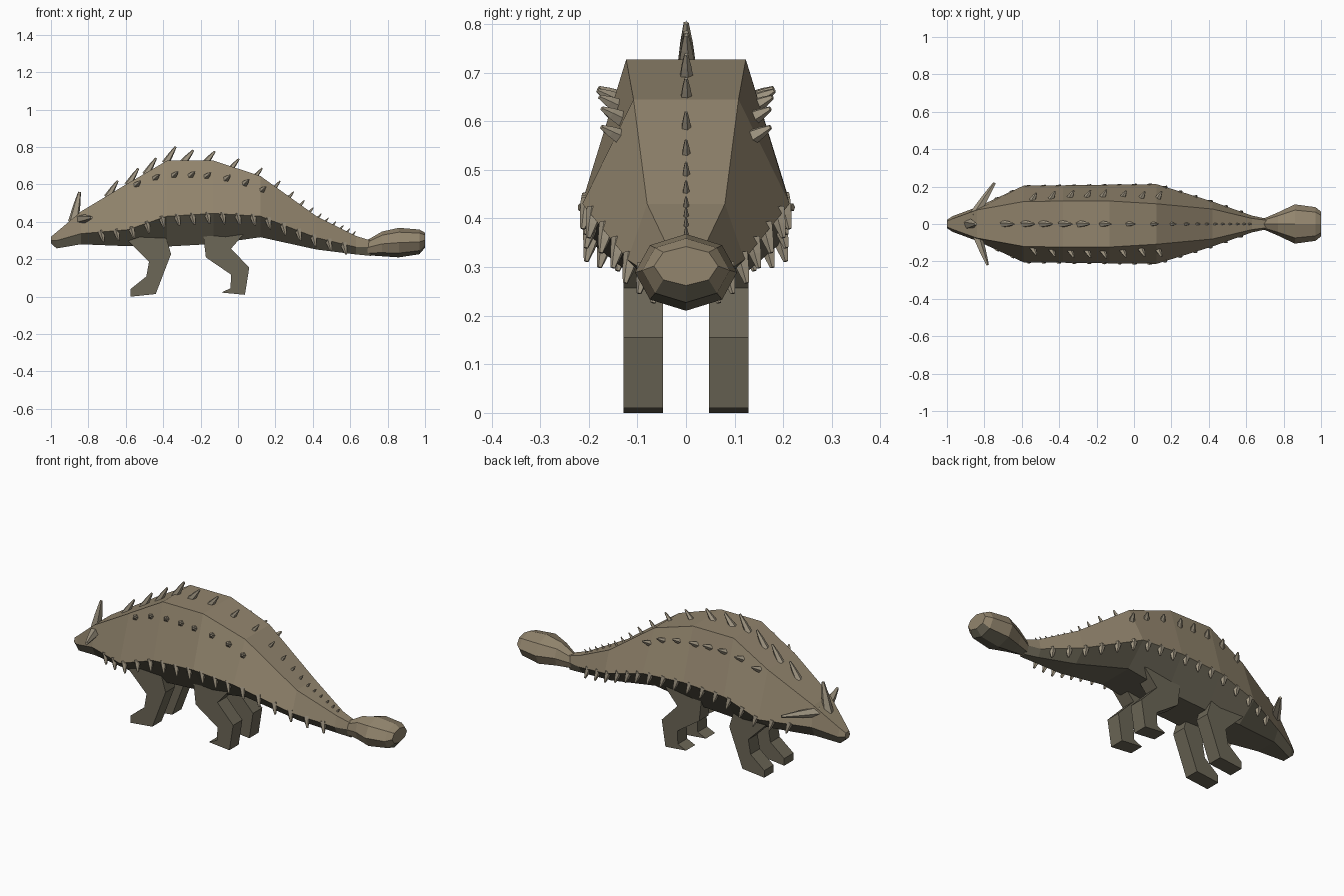
import bpy, bmesh, math
from mathutils import Vector

if "Cube" in bpy.data.objects:
    bpy.data.objects.remove(bpy.data.objects["Cube"])


def material(name, rgb):
    m = bpy.data.materials.new(name)
    m.diffuse_color = (*rgb, 1)
    m.use_nodes = True
    m.node_tree.nodes["Principled BSDF"].inputs["Base Color"].default_value = m.diffuse_color
    return m


HIDE = material("hide", (0.29, 0.235, 0.155))
UNDER = material("underside", (0.15, 0.135, 0.095))
HORN = material("horn", (0.37, 0.32, 0.235))


def finish(bm, name, mats):
    bmesh.ops.recalc_face_normals(bm, faces=bm.faces)
    me = bpy.data.meshes.new(name)
    bm.to_mesh(me)
    bm.free()
    for m in mats:
        me.materials.append(m)
    ob = bpy.data.objects.new(name, me)
    bpy.context.collection.objects.link(ob)
    return ob


def loft(name, rings, mats, under=()):
    """Skin a list of closed rings; side numbers in 'under' get the second material."""
    bm = bmesh.new()
    vs = [[bm.verts.new(p) for p in r] for r in rings]
    n = len(rings[0])
    for a, b in zip(vs, vs[1:]):
        for i in range(n):
            j = (i + 1) % n
            f = bm.faces.new((a[i], a[j], b[j], b[i]))
            f.material_index = 1 if i in under else 0
    bm.faces.new(vs[0])
    bm.faces.new(vs[-1])
    return finish(bm, name, mats)


# Body stations: x, top z, top half-width, side z, side half-width, bottom z, bottom half-width
BODY = [
    (-1.00, 0.320, 0.015, 0.300, 0.022, 0.285, 0.012),
    (-0.97, 0.345, 0.028, 0.300, 0.042, 0.258, 0.022),
    (-0.84, 0.455, 0.075, 0.337, 0.090, 0.280, 0.060),
    (-0.59, 0.605, 0.120, 0.358, 0.205, 0.270, 0.095),
    (-0.38, 0.727, 0.123, 0.430, 0.207, 0.268, 0.100),
    (-0.13, 0.727, 0.123, 0.445, 0.210, 0.282, 0.100),
    (0.12, 0.645, 0.108, 0.430, 0.213, 0.318, 0.100),
    (0.42, 0.430, 0.080, 0.315, 0.120, 0.252, 0.060),
    (0.63, 0.325, 0.030, 0.265, 0.045, 0.226, 0.025),
    (0.71, 0.300, 0.020, 0.265, 0.028, 0.218, 0.015),
]


def station(x):
    for a, b in zip(BODY, BODY[1:]):
        if a[0] <= x <= b[0]:
            t = (x - a[0]) / (b[0] - a[0])
            return [p + (q - p) * t for p, q in zip(a, b)]


rings = [[(x, -wt, zt), (x, wt, zt), (x, ws, zs), (x, wb, zb), (x, -wb, zb), (x, -ws, zs)]
         for x, zt, wt, zs, ws, zb, wb in BODY]
loft("body", rings, [HIDE, UNDER], under=(2, 3, 4))

# Tail club: x, centre z, half-width, half-height
CLUB = [(0.69, 0.262, 0.028, 0.040), (0.77, 0.282, 0.062, 0.066), (0.86, 0.289, 0.105, 0.079),
        (0.97, 0.293, 0.090, 0.066), (1.00, 0.302, 0.066, 0.040)]
rings = [[(x, ry * math.cos(i * math.pi / 4), z + rz * math.sin(i * math.pi / 4)) for i in range(8)]
         for x, z, ry, rz in CLUB]
loft("tail_club", rings, [HIDE, UNDER], under=(5, 6))


# Legs: side profiles extruded sideways, one for each side
def leg(name, profile):
    for side, s in (("near", -1), ("far", 1)):
        rings = [[(x, s * y, z) for x, z in profile] for y in (0.047, 0.129)]
        loft(f"{name}_{side}", rings, [UNDER])


leg("front_leg", [(-0.575, 0.0), (-0.44, 0.014), (-0.358, 0.228), (-0.39, 0.335), (-0.62, 0.33),
                  (-0.476, 0.187), (-0.49, 0.108), (-0.575, 0.04)])
leg("hind_leg", [(-0.09, 0.022), (0.037, 0.01), (0.06, 0.155), (-0.037, 0.257), (0.04, 0.345),
                 (-0.19, 0.37), (-0.172, 0.21), (-0.037, 0.118), (-0.04, 0.045)])


def spike(bm, base, offset, r):
    """Five-sided blunt cone, sunk a little into the hide."""
    base, offset = Vector(base), Vector(offset)
    q = offset.to_track_quat('Z', 'Y')
    rows = []
    for t, k in ((-0.2, 1.1), (0.45, 0.75), (1, 0.3)):
        rows.append([bm.verts.new(base + offset * t + q @ Vector(
            (r * k * math.cos(i * math.tau / 5), r * k * math.sin(i * math.tau / 5), 0))) for i in range(5)])
    for a, b in zip(rows, rows[1:]):
        for i in range(5):
            j = (i + 1) % 5
            bm.faces.new((a[i], a[j], b[j], b[i]))
    bm.faces.new(rows[0])
    bm.faces.new(rows[-1])


# Centre row along the spine
bm = bmesh.new()
for x in (-0.69, -0.58, -0.485, -0.38, -0.285, -0.165, -0.03, 0.1, 0.2, 0.275, 0.335,
          0.385, 0.43, 0.47, 0.51, 0.55, 0.585, 0.615):
    k = 1 if x < -0.3 else max(0.3, 1 - (x + 0.3) * 0.9)
    spike(bm, (x, 0, station(x)[1]), (0.047 * k, 0, (0.075 if x < -0.3 else 0.057) * k), 0.019 * k)
finish(bm, "spine_spikes", [HORN])

# Flank row on each side
bm = bmesh.new()
for x, z in ((-0.54, 0.6), (-0.44, 0.635), (-0.34, 0.65), (-0.25, 0.65), (-0.165, 0.645),
             (-0.06, 0.632), (0.04, 0.608), (0.13, 0.57)):
    _, zt, wt, zs, ws, _, _ = station(x)
    y = wt + (ws - wt) * (zt - z) / (zt - zs)
    for s in (-1, 1):
        spike(bm, (x, s * y, z), (0.018, s * 0.034, 0.018), 0.016)
finish(bm, "flank_spikes", [HORN])

# Fringe hanging from the widest edge
bm = bmesh.new()
for i in range(17):
    x = -0.73 + i * 0.081
    _, _, _, zs, ws, _, _ = station(x)
    for s in (-1, 1):
        spike(bm, (x, s * (ws - 0.012), zs - 0.004), (0.012, s * 0.012, -0.05), 0.017)
finish(bm, "edge_spikes", [HORN])

# Head horns: one upright, one on each cheek
bm = bmesh.new()
spike(bm, (-0.875, 0, 0.425), (0.028, 0, 0.135), 0.027)
spike(bm, (-0.835, -0.075, 0.415), (0.052, -0.145, 0.008), 0.026)
spike(bm, (-0.835, 0.075, 0.415), (0.09, 0.145, 0.008), 0.026)
finish(bm, "head_horns", [HORN])
